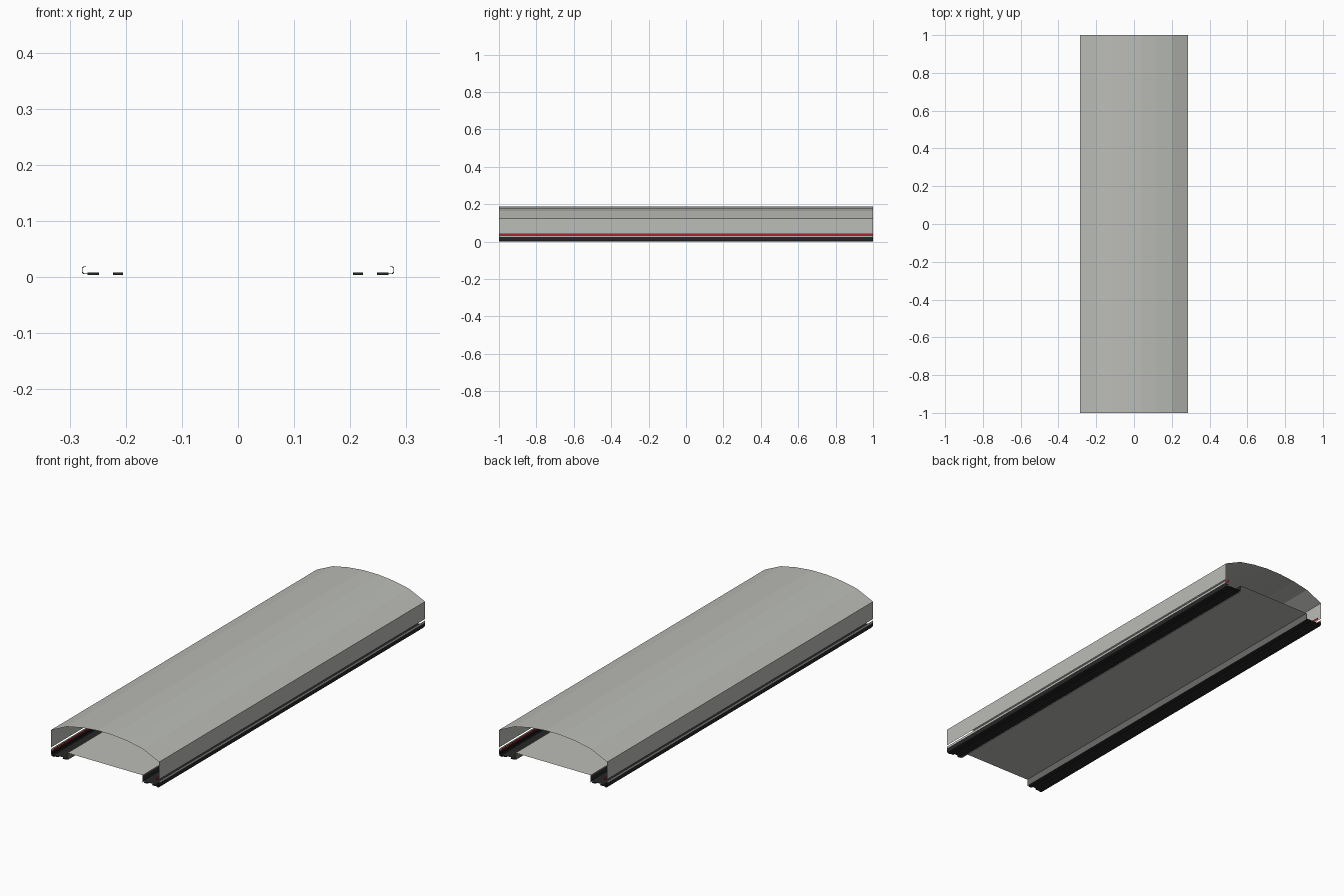
import bpy, bmesh

if "Cube" in bpy.data.objects:
    bpy.data.objects.remove(bpy.data.objects["Cube"])

def material(name, rgb):
    m = bpy.data.materials.new(name)
    m.diffuse_color = (*rgb, 1)
    m.use_nodes = True
    m.node_tree.nodes["Principled BSDF"].inputs["Base Color"].default_value = m.diffuse_color
    return m

GREY = material("grey sheet", (0.50, 0.51, 0.475))
DARK = material("dark grey edge", (0.15, 0.15, 0.145))
BLACK = material("black rail", (0.02, 0.02, 0.02))
RED = material("red seal", (0.45, 0.02, 0.02))
HALF = 1.0

def extrude(name, pts, mat, solid=False):
    """Sweep an x-z profile along y; open profiles stay thin sheets."""
    bm = bmesh.new()
    a = [bm.verts.new((x, -HALF, z)) for x, z in pts]
    b = [bm.verts.new((x, HALF, z)) for x, z in pts]
    n = len(pts)
    for i in range(n if solid else n - 1):
        j = (i + 1) % n
        bm.faces.new((a[i], a[j], b[j], b[i]))
    if solid:
        bm.faces.new(a)
        bm.faces.new(b[::-1])
    bmesh.ops.recalc_face_normals(bm, faces=bm.faces)
    me = bpy.data.meshes.new(name)
    bm.to_mesh(me)
    bm.free()
    me.materials.append(mat)
    ob = bpy.data.objects.new(name, me)
    bpy.context.collection.objects.link(ob)
    return ob

def mirrored(half):
    return [(-x, z) for x, z in half] + half[::-1]

def strip(x0, x1, z0, z1):
    return [(x0, z0), (x1, z0), (x1, z1), (x0, z1)]

# arched cover with upright side walls
extrude("arched_cover", mirrored([(0.285, 0.041), (0.285, 0.124), (0.2, 0.163),
                                  (0.12, 0.179), (0.04, 0.187)]), GREY)
# raised floor sheet
extrude("floor_sheet", mirrored([(0.198, 0.038)]), GREY)

# black rails, repeated on both sides
for side, s in (("left", -1), ("right", 1)):
    def flip(pts):
        return [(s * x, z) for x, z in pts]
    # turned-down floor edge
    extrude(side + "_floor_edge", flip([(0.198, 0.038), (0.198, 0.004)]), DARK)
    extrude(side + "_rail_base", flip([(0.2, 0.034), (0.2, 0.011), (0.268, 0.011)]), BLACK)
    extrude(side + "_inner_flange", flip(strip(0.205, 0.223, 0.004, 0.008)), BLACK, True)
    extrude(side + "_outer_flange", flip(strip(0.248, 0.268, 0.004, 0.008)), BLACK, True)
    # hooked outer lip, a thin bent bar
    extrude(side + "_hooked_lip", flip([(0.268, 0.005), (0.275, 0.005), (0.278, 0.008),
                                        (0.278, 0.018), (0.271, 0.019), (0.271, 0.018),
                                        (0.277, 0.017), (0.277, 0.009), (0.274, 0.006),
                                        (0.268, 0.006)]), BLACK, True)
    extrude(side + "_lower_wall", flip([(0.285, 0.034), (0.285, 0.024)]), GREY)
    extrude(side + "_skirt", flip([(0.285, 0.024), (0.283, 0.003), (0.268, 0.0)]), BLACK)
    # recessed seal seen through the slot in the wall
    extrude(side + "_seal", flip([(0.268, 0.032), (0.268, 0.042)]), RED)
